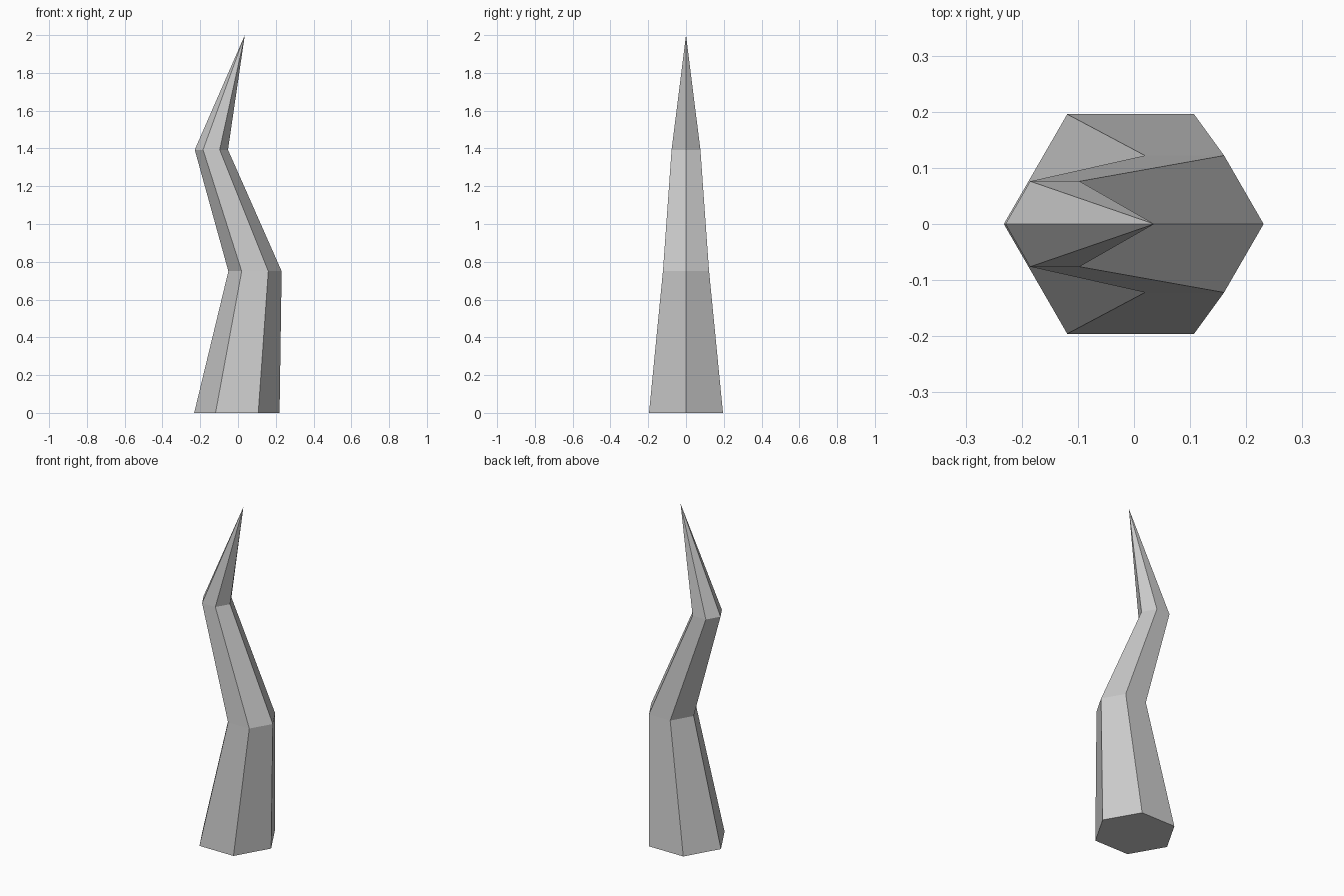
import bpy, bmesh
from math import cos, sin, pi

if "Cube" in bpy.data.objects:
    bpy.data.objects.remove(bpy.data.objects["Cube"])

SIDES = 6
# (centre x, height, radius) of each level ring of the bent spike
RINGS = [(-0.006, 0.0, 0.226), (0.090, 0.75, 0.141), (-0.141, 1.393, 0.088)]
TIP = (0.036, 0.0, 2.0)

bm = bmesh.new()

# Level hexagonal rings, corners pointing along x
rings = [[bm.verts.new((x + r * cos(2 * pi * i / SIDES), r * sin(2 * pi * i / SIDES), z))
          for i in range(SIDES)] for x, z, r in RINGS]
tip = bm.verts.new(TIP)

# Base cap, side walls and pointed end
bm.faces.new(rings[0][::-1])
for i in range(SIDES):
    j = (i + 1) % SIDES
    for low, high in zip(rings, rings[1:]):
        bm.faces.new((low[i], low[j], high[j], high[i]))
    bm.faces.new((rings[-1][i], rings[-1][j], tip))

bmesh.ops.recalc_face_normals(bm, faces=bm.faces)
mesh = bpy.data.meshes.new("bent_spike")
bm.to_mesh(mesh)
bm.free()
bpy.context.collection.objects.link(bpy.data.objects.new("bent_spike", mesh))
